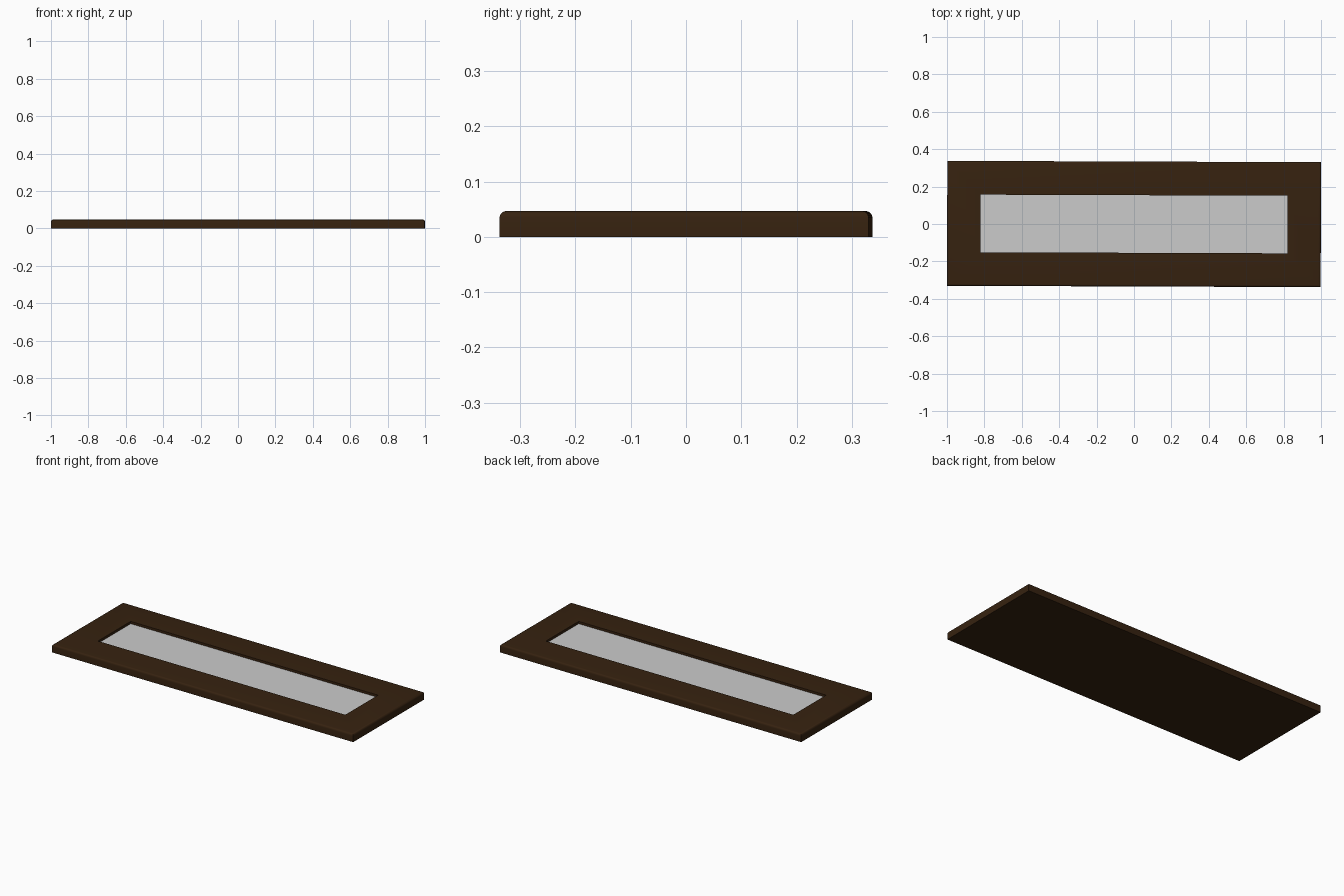
import bpy, bmesh, math
from mathutils import Matrix

if "Cube" in bpy.data.objects:
    bpy.data.objects.remove(bpy.data.objects["Cube"])

HX, HY, H = 0.999, 0.334, 0.047      # outer half sizes and height
IX, IY, FLOOR = 0.82, 0.154, 0.033   # opening half sizes and panel level
TURN = Matrix.Rotation(math.radians(-0.2), 4, 'Z')  # the frame lies a hair askew


def material(name, rgb):
    m = bpy.data.materials.new(name)
    m.diffuse_color = (*rgb, 1)
    m.use_nodes = True
    m.node_tree.nodes["Principled BSDF"].inputs["Base Color"].default_value = m.diffuse_color
    return m


def finish(bm, name, mat):
    bmesh.ops.recalc_face_normals(bm, faces=bm.faces)
    bm.transform(TURN)
    me = bpy.data.meshes.new(name)
    bm.to_mesh(me)
    bm.free()
    ob = bpy.data.objects.new(name, me)
    bpy.context.collection.objects.link(ob)
    me.materials.append(mat)
    bpy.context.view_layer.objects.active = ob
    ob.select_set(True)
    bpy.ops.object.shade_smooth_by_angle(angle=math.radians(35))
    ob.select_set(False)
    return ob


def rect(bm, hx, hy, z):
    return [bm.verts.new((sx * hx, sy * hy, z))
            for sx, sy in ((-1, -1), (1, -1), (1, 1), (-1, 1))]


wood = material("dark brown wood", (0.037, 0.016, 0.005))
grey = material("light grey panel", (0.6, 0.6, 0.6))

# Frame: solid back, outer walls, top rim and recess walls
bm = bmesh.new()
loops = [rect(bm, HX, HY, 0), rect(bm, HX, HY, H),
         rect(bm, IX, IY, H), rect(bm, IX, IY, FLOOR - 0.004)]
bm.faces.new(loops[0])
bm.faces.new(loops[-1])
for a, b in zip(loops, loops[1:]):
    for i in range(4):
        j = (i + 1) % 4
        bm.faces.new((a[i], a[j], b[j], b[i]))
# Round the outer top edges
outer = set(loops[1])
edges = [e for e in bm.edges if set(e.verts) <= outer]
bmesh.ops.bevel(bm, geom=edges, offset=0.012, segments=4, profile=0.5, affect='EDGES')
finish(bm, "frame", wood)

# Panel: thin plate set in the recess
bm = bmesh.new()
bmesh.ops.create_cube(bm, size=1, matrix=Matrix.Translation((0, 0, FLOOR - 0.002))
                      @ Matrix.Diagonal((2 * IX, 2 * IY, 0.004, 1)))
finish(bm, "panel", grey)
